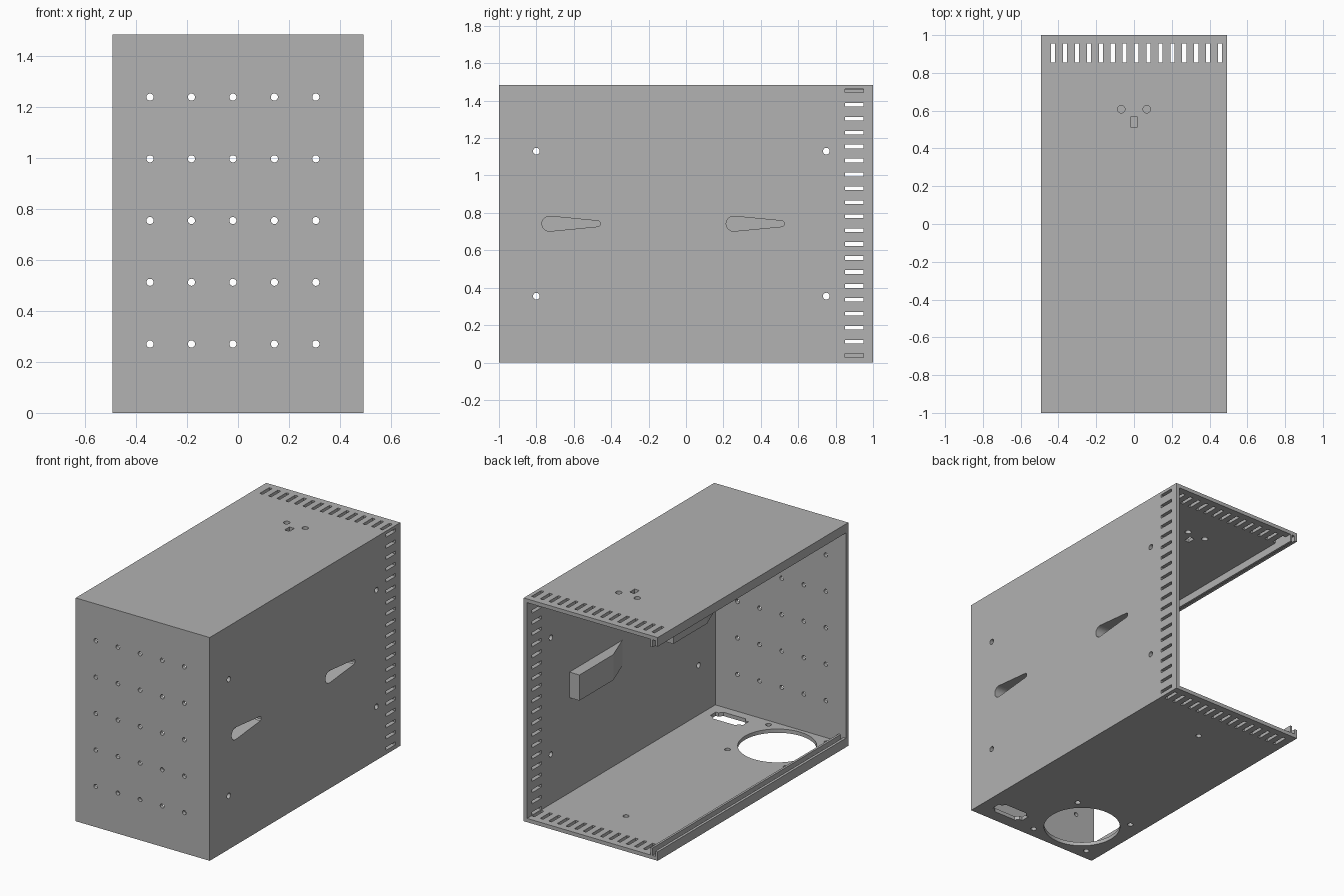
import bpy, bmesh, math

if "Cube" in bpy.data.objects:
    bpy.data.objects.remove(bpy.data.objects["Cube"])

grey = bpy.data.materials.new("mid_grey")
grey.use_nodes = True
grey.diffuse_color = (0.445, 0.445, 0.445, 1)
grey.node_tree.nodes["Principled BSDF"].inputs["Base Color"].default_value = grey.diffuse_color

X, Y, H, T = 0.4925, 1.0, 1.483, 0.025   # half width, half depth, height, wall


def prism(bm, pts, axis, lo, hi):
    """Extrude a 2D profile along an axis from lo to hi."""
    place = {"x": lambda u, v, w: (w, u, v),
             "y": lambda u, v, w: (u, w, v),
             "z": lambda u, v, w: (u, v, w)}[axis]
    a = [bm.verts.new(place(u, v, lo)) for u, v in pts]
    b = [bm.verts.new(place(u, v, hi)) for u, v in pts]
    bm.faces.new(a)
    bm.faces.new(b[::-1])
    n = len(pts)
    for i in range(n):
        j = (i + 1) % n
        bm.faces.new((a[i], b[i], b[j], a[j]))


def rect(u, v, w, h):
    return [(u - w / 2, v - h / 2), (u + w / 2, v - h / 2),
            (u + w / 2, v + h / 2), (u - w / 2, v + h / 2)]


def box2(u0, u1, v0, v1):
    return [(u0, v0), (u1, v0), (u1, v1), (u0, v1)]


def disc(u, v, r, n=20):
    return [(u + r * math.cos(math.tau * i / n), v + r * math.sin(math.tau * i / n))
            for i in range(n)]


def make(name, parts):
    """Build one object from a list of (profile, axis, lo, hi)."""
    bm = bmesh.new()
    for part in parts:
        prism(bm, *part)
    bmesh.ops.recalc_face_normals(bm, faces=bm.faces)
    mesh = bpy.data.meshes.new(name)
    bm.to_mesh(mesh)
    bm.free()
    mesh.materials.append(grey)
    obj = bpy.data.objects.new(name, mesh)
    bpy.context.collection.objects.link(obj)
    return obj


def cut(obj, parts):
    cutter = make("cutter", parts)
    cutter.hide_render = True
    mod = obj.modifiers.new("cut", "BOOLEAN")
    mod.operation, mod.solver, mod.object = "DIFFERENCE", "EXACT", cutter
    bpy.context.view_layer.objects.active = obj
    bpy.ops.object.modifier_apply(modifier=mod.name)
    bpy.data.objects.remove(cutter)


# Shell, open at the back and on the -x side
shell = make("enclosure_shell", [(box2(-X, X, -Y, Y), "z", 0, H)])
cut(shell, [(box2(-X - 0.1, X - T, -Y + T, Y + 0.1), "z", T, H - T)])

# Front panel: grid of small holes
cut(shell, [(disc(-0.345 + 0.1625 * i, 0.27 + 0.242 * j, 0.014), "y", -Y - 0.1, -Y + 0.05)
            for i in range(5) for j in range(5)])

# Vent slots along the back edges of the top and the bottom
for lo, hi in ((H - 0.04, H + 0.1), (-0.1, 0.04)):
    cut(shell, [(rect(-0.428 + 0.0631 * i, 0.905, 0.022, 0.1), "z", lo, hi)
                for i in range(15)])

# Top mounting holes
cut(shell, [(p, "z", H - 0.05, H + 0.1) for p in
            (disc(-0.068, 0.608, 0.02), disc(0.068, 0.608, 0.02),
             rect(0, 0.54, 0.036, 0.052))])

# Bottom: fan opening, its four screws, power inlet, and one rear screw hole
fx, fy, s = -0.172, -0.712, 0.215
inlet = [(-0.12, -0.03), (-0.1, -0.03), (-0.08, -0.055), (0.08, -0.055),
         (0.1, -0.03), (0.12, -0.03)]
inlet += [(-u, -v) for u, v in inlet]
bottom = [disc(fx, fy, 0.238, 64), disc(0, 0.63, 0.018),
          [(0.286 + u, -0.862 + v) for u, v in inlet]]
bottom += [disc(fx + i * s, fy + j * s, 0.018) for i in (-1, 1) for j in (-1, 1)]
cut(shell, [(p, "z", -0.1, 0.05) for p in bottom])

# Side wall: vent slots, screw holes, tapered keyholes
KEYS = (0.255, -0.73)
ZK = 0.742


def keyhole(y):
    arc = [(y + 0.04 * math.cos(math.radians(a)), ZK + 0.04 * math.sin(math.radians(a)))
           for a in range(85, 276, 10)]
    return arc + [(y + 0.262, ZK - 0.015), (y + 0.27, ZK - 0.008),
                  (y + 0.27, ZK + 0.008), (y + 0.262, ZK + 0.015)]


side = [rect(0.9, 0.037 + 0.0745 * i, 0.1, 0.02) for i in range(20)]
side += [disc(y, z, 0.018) for y in (-0.8, 0.75) for z in (0.355, 1.13)]
side += [keyhole(y) for y in KEYS]
cut(shell, [(p, "x", X - 0.05, X + 0.1) for p in side])

# Ramped housings behind the keyholes
for name, y in zip(("rear_keyhole_housing", "front_keyhole_housing"), KEYS):
    inner, deep = X - T, X - T - 0.073
    end = max(y - 0.255, -Y + T)
    housing = make(name, [([(inner, y + 0.3), (deep, y + 0.3),
                            (deep, y - 0.055), (inner, end)], "z", ZK - 0.085, ZK + 0.085)])
    cut(housing, [(keyhole(y), "x", deep + 0.015, X + 0.1)])

# Twin rails that hold the sliding side cover, top and bottom
for name, z, d in (("bottom_cover_rail", T, 1), ("top_cover_rail", H - T, -1)):
    parts = []
    for x0, x1, h in ((-X, -X + 0.018, 0.035), (-X + 0.038, -X + 0.053, 0.05)):
        lo, hi = sorted((z, z + d * h))
        parts.append((box2(x0, x1, -Y + T, Y), "z", lo, hi))
    make(name, parts)
